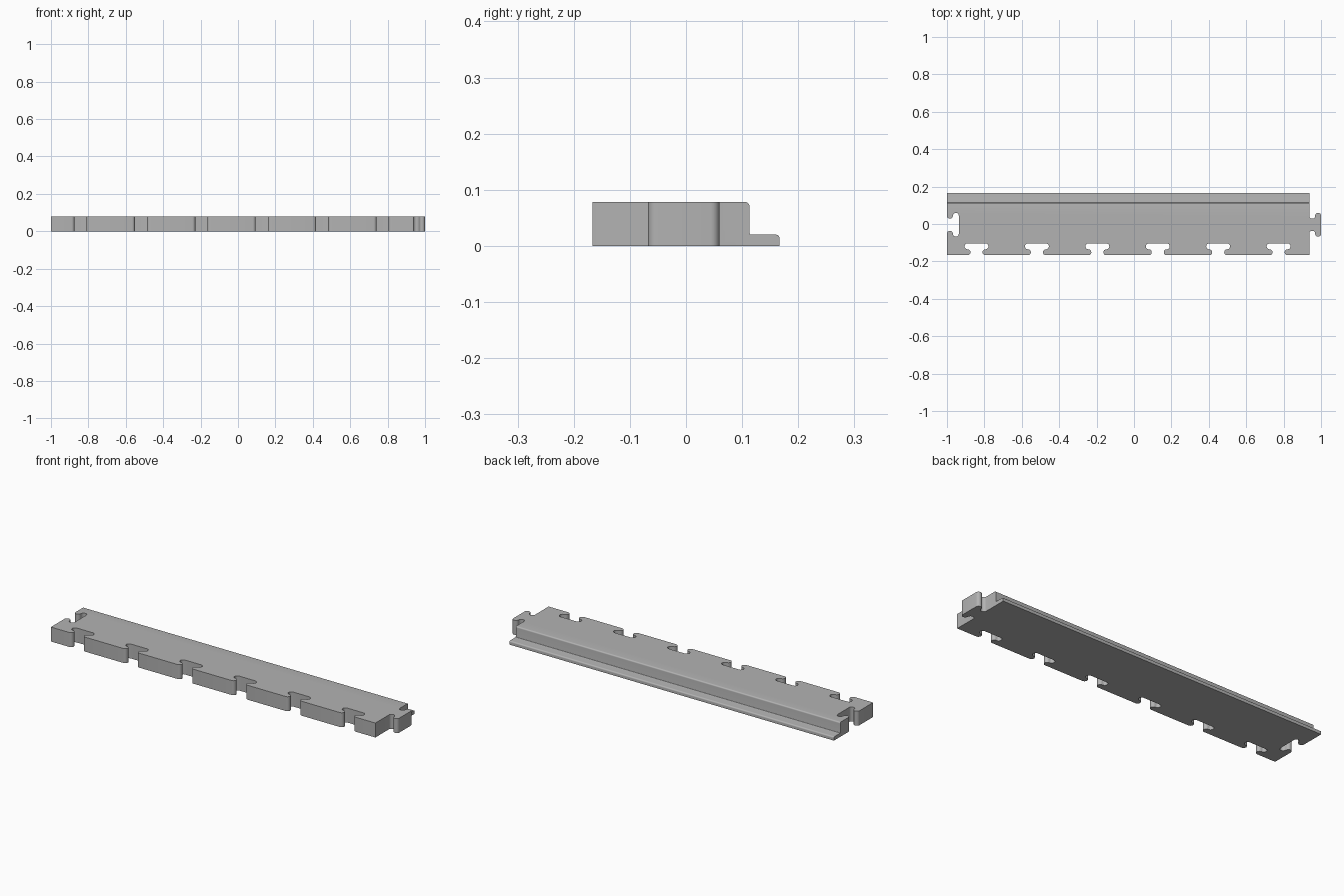
import bpy
import bmesh
from math import cos, sin, radians
from mathutils import Matrix, Vector

cube = bpy.data.objects.get("Cube")
if cube:
    bpy.data.objects.remove(cube, do_unlink=True)

LEFT, RIGHT = -1.0, 0.937      # ends of the strip without its tab
FRONT, BACK = -0.167, 0.167
HEIGHT, LEDGE, STEP = 0.078, 0.02, 0.113
R = 0.0158                     # radius of every joint curve
C = 0.048                      # sideways centre of the joint curves
JOINT_Y = -0.004

grey = bpy.data.materials.new("grey")
grey.use_nodes = True
grey.diffuse_color = (0.45, 0.45, 0.45, 1)
grey.node_tree.nodes["Principled BSDF"].inputs["Base Color"].default_value = (0.45, 0.45, 0.45, 1)


def arc(cx, cy, r, start, end, steps):
    angles = [radians(start + (end - start) * i / steps) for i in range(steps + 1)]
    return [(cx + r * cos(a), cy + r * sin(a)) for a in angles]


def prism(name, points, matrix, depth):
    """Extrude a flat outline along its local z, then place it."""
    bm = bmesh.new()
    face = bm.faces.new([bm.verts.new((x, y, 0)) for x, y in points])
    new = bmesh.ops.extrude_face_region(bm, geom=[face])["geom"]
    verts = [v for v in new if isinstance(v, bmesh.types.BMVert)]
    bmesh.ops.translate(bm, verts=verts, vec=Vector((0, 0, depth)))
    bm.transform(matrix)
    bmesh.ops.recalc_face_normals(bm, faces=bm.faces)
    mesh = bpy.data.meshes.new(name)
    bm.to_mesh(mesh)
    bm.free()
    mesh.materials.append(grey)
    obj = bpy.data.objects.new(name, mesh)
    bpy.context.collection.objects.link(obj)
    return obj


def joint(name, x, y, turn, z, depth):
    """T-shaped joint outline with round shoulders, pointing along local +y."""
    half = [(C, -0.02)] + arc(C, R, R, 270, 90, 12) + arc(C, 3 * R, R, -90, 90, 12)[1:]
    outline = half + [(-u, v) for u, v in reversed(half)]
    place = Matrix.Translation((x, y, z)) @ Matrix.Rotation(radians(turn), 4, "Z")
    return prism(name, outline, place, depth)


def combine(target, tool, operation):
    mod = target.modifiers.new(tool.name, "BOOLEAN")
    mod.operation = operation
    mod.solver = "EXACT"
    mod.object = tool
    bpy.context.view_layer.objects.active = target
    bpy.ops.object.modifier_apply(modifier=mod.name)
    bpy.data.objects.remove(tool, do_unlink=True)


# Strip with a low rounded ledge along the back
r = 0.007
section = [(FRONT, 0), (BACK, 0)]
section += arc(BACK - r, LEDGE - r, r, 0, 90, 6)
section += arc(STEP + r / 2, LEDGE + r / 2, r / 2, 270, 180, 4)
section += arc(STEP - r, HEIGHT - r, r, 0, 90, 6)
section += [(FRONT, HEIGHT)]
along_x = Matrix(((0, 0, 1, LEFT), (1, 0, 0, 0), (0, 1, 0, 0), (0, 0, 0, 1)))
strip = prism("edge_strip", section, along_x, RIGHT - LEFT)

# Row of slots along the front and one at the left-hand end
for i in range(6):
    combine(strip, joint("slot", -0.842 + 0.323 * i, FRONT, 0, -0.05, 0.2), "DIFFERENCE")
combine(strip, joint("end_slot", LEFT, JOINT_Y, -90, -0.05, 0.2), "DIFFERENCE")

# Matching tab at the other end
combine(strip, joint("end_tab", RIGHT, JOINT_Y, -90, 0, HEIGHT), "UNION")

bpy.ops.object.select_all(action="DESELECT")
strip.select_set(True)
bpy.context.view_layer.objects.active = strip
bpy.ops.object.shade_smooth_by_angle(angle=radians(35))
